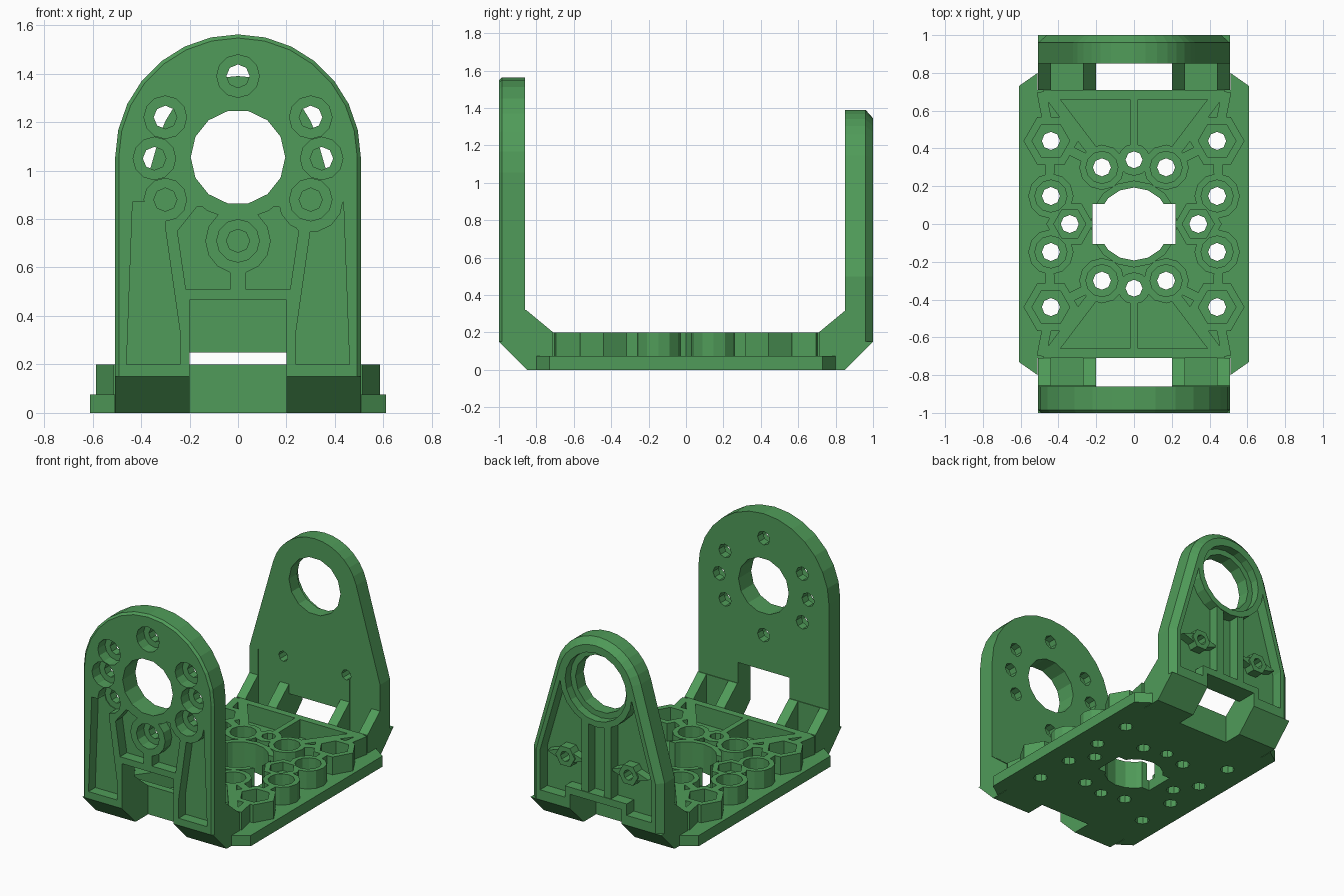
import bpy, bmesh
from math import cos, sin, pi, acos, atan2, hypot

if "Cube" in bpy.data.objects:
    bpy.data.objects.remove(bpy.data.objects["Cube"])

green = bpy.data.materials.new("green_plastic")
green.diffuse_color = (0.08, 0.33, 0.10, 1)
green.use_nodes = True
green.node_tree.nodes["Principled BSDF"].inputs["Base Color"].default_value = green.diffuse_color


def prism(pts, lo, hi, axis="z", top=None):
    """Solid between two outlines placed at lo and hi along an axis."""
    place = {"z": lambda p, h: (p[0], p[1], h),
             "y": lambda p, h: (p[0], h, p[1]),
             "x": lambda p, h: (h, p[0], p[1])}[axis]
    bm = bmesh.new()
    a = [bm.verts.new(place(p, lo)) for p in pts]
    b = [bm.verts.new(place(p, hi)) for p in (top or pts)]
    bm.faces.new(a)
    bm.faces.new(b[::-1])
    n = len(a)
    for i in range(n):
        bm.faces.new((a[i], a[(i + 1) % n], b[(i + 1) % n], b[i]))
    bmesh.ops.recalc_face_normals(bm, faces=bm.faces)
    me = bpy.data.meshes.new("solid")
    bm.to_mesh(me)
    bm.free()
    ob = bpy.data.objects.new("solid", me)
    bpy.context.collection.objects.link(ob)
    return ob


def circle(x, y, r, n=12):
    return [(x + r * cos(2 * pi * i / n), y + r * sin(2 * pi * i / n)) for i in range(n)]


def rect(x0, x1, y0, y1):
    return [(x0, y0), (x1, y0), (x1, y1), (x0, y1)]


def bar(a, b, w=0.04):
    dx, dy = b[0] - a[0], b[1] - a[1]
    k = w / 2 / hypot(dx, dy)
    nx, ny = -dy * k, dx * k
    return [(a[0] + nx, a[1] + ny), (b[0] + nx, b[1] + ny),
            (b[0] - nx, b[1] - ny), (a[0] - nx, a[1] - ny)]


def flip(pts, sx, sy=1):
    return [(x * sx, y * sy) for x, y in pts]


def carve(name, body, steps):
    """Apply a list of (add?, solid) booleans to the body."""
    for add, ob in steps:
        m = body.modifiers.new("b", "BOOLEAN")
        m.operation = "UNION" if add else "DIFFERENCE"
        m.solver = "EXACT"
        m.object = ob
        ob.hide_render = True
    dg = bpy.context.evaluated_depsgraph_get()
    me = bpy.data.meshes.new_from_object(body.evaluated_get(dg))
    body.modifiers.clear()
    body.data = me
    body.name = name
    me.materials.clear()
    me.materials.append(green)
    for _, ob in steps:
        bpy.data.objects.remove(ob)


SIDES = (-1, 1)
HOLE_Z = 1.055

# Base: thin floor with ribs, screw bosses and nut traps
half = [(0.51, 0.71), (0.51, 0.8), (0.61, 0.73), (0.61, -0.73), (0.51, -0.8), (0.51, -0.71)]
floor = prism(half + [(-x, -y) for x, y in half], 0, 0.075)
H = 0.2
steps, cuts = [], []
for sy in SIDES:
    steps.append((True, prism(flip(rect(-0.48, 0.48, 0.66, 0.71), 1, sy), 0.02, H)))
    steps.append((True, prism(flip(rect(-0.02, 0.02, 0.3, 0.68), 1, sy), 0.02, H)))
    steps.append((True, prism(circle(0, 0.34 * sy, 0.085), 0.02, H)))
    cuts.append((False, prism(circle(0, 0.34 * sy, 0.045, 8), -1, 1)))
    for sx in SIDES:
        for a, b, w in (((0.45, 0.69), (0.2, 0.36), 0.06), ((0.44, 0.44), (0.49, 0.7), 0.05),
                        ((0.44, 0.44), (0.45, 0.2), 0.05), ((0.44, 0.44), (0.2, 0.32), 0.05)):
            steps.append((True, prism(flip(bar(a, b, w), sx, sy), 0.02, H)))
        for x, y, outer, inner, n in ((0.44, 0.44, 0.145, 0.1, 6), (0.17, 0.30, 0.12, 0.085, 12),
                                      (0.44, 0.148, 0.12, 0.085, 12)):
            x, y = x * sx, y * sy
            steps.append((True, prism(circle(x, y, outer, n), 0.02, H)))
            cuts.append((False, prism(circle(x, y, inner, n), 0.09, 1)))
            cuts.append((False, prism(circle(x, y, 0.048, 8), -1, 1)))
for sx in SIDES:
    steps.append((True, prism(circle(0.34 * sx, 0, 0.125, 6), 0.02, H)))
    cuts.append((False, prism(circle(0.34 * sx, 0, 0.085, 6), 0.14, 1)))
    cuts.append((False, prism(circle(0.34 * sx, 0, 0.048, 8), -1, 1)))
steps.append((True, prism(circle(0, 0, 0.23, 16), 0.02, H)))
cuts.append((False, prism(circle(0, 0, 0.193, 16), -1, 1)))
cuts.append((False, prism(rect(-0.22, 0.22, -0.105, 0.105), -1, 1)))
carve("base_plate", floor, steps + cuts)


def corner_steps(s):
    """Chamfered feet with gussets joining a wall to the base."""
    prof = [(1, 0.15), (0.85, 0), (0.71, 0), (0.71, 0.2), (0.855, 0.32), (0.9, 0.32), (0.9, 0.15)]
    out = []
    for sx in SIDES:
        out.append((True, prism([(y * s, z) for y, z in prof], 0.2 * sx, 0.507 * sx, "x")))
        out.append((False, prism(rect(*sorted((0.27 * sx, 0.44 * sx)), 0.1, 0.5),
                                 0.70 * s, 0.855 * s, "y")))
    return out


def wall_outline(r, z_side, d=0.0, n=14):
    """Upright with straight sides, tapering to a round top of radius r."""
    w, r = 0.507 - d, r - d
    dx, dz = w, z_side - HOLE_Z
    dist = hypot(dx, dz)
    start = atan2(dz, dx) + (acos(min(1, r / dist)))
    arc = [(r * cos(start + (pi - 2 * start) * i / n), HOLE_Z + r * sin(start + (pi - 2 * start) * i / n))
           for i in range(n + 1)]
    if dist - r < 0.01:
        return [(-w, 0.15), (w, 0.15)] + arc
    return [(-w, 0.15), (w, 0.15), (w, z_side)] + arc + [(-w, z_side)]


# Front wall: rounded plate with pockets, counterbored holes and a window
front = prism(wall_outline(0.507, HOLE_Z), -0.86, -0.985, "y")
steps = [(True, prism(wall_outline(0.507, HOLE_Z), -0.985, -1, "y",
                      wall_outline(0.507, HOLE_Z, 0.015)))]
steps += corner_steps(-1)
steps.append((False, prism(rect(-0.2, 0.2, -0.1, 0.465), -2, -0.5, "y")))
side_pocket = [(-0.435, 0.87), (-0.46, 0.2), (-0.24, 0.2), (-0.24, 0.34), (-0.30, 0.76), (-0.30, 0.87)]
mid_pocket = [(-0.215, 0.51), (-0.033, 0.51), (-0.033, 0.85), (-0.17, 0.85), (-0.25, 0.75)]
for sx in SIDES:
    for p in (side_pocket, mid_pocket):
        steps.append((False, prism(flip(p, sx), -1.1, -0.925, "y")))
    steps.append((True, prism(circle(0.3 * sx, 0.88, 0.135, 14), -1, -0.9, "y")))
steps.append((True, prism(circle(0, 0.71, 0.135, 14), -1, -0.9, "y")))
steps.append((True, prism(circle(0, HOLE_Z, 0.255, 18), -1, -0.9, "y")))
screws = [(0, 1.39), (0, 0.71)] + [(x * s, z) for s in SIDES
                                   for x, z in ((0.3, 1.22), (0.345, 1.05), (0.3, 0.88))]
for x, z in screws:
    steps.append((False, prism(circle(x, z, 0.088), -1.1, -0.92, "y")))
for x, z in screws:
    steps.append((False, prism(circle(x, z, 0.048, 8), -1.2, -0.5, "y")))
steps.append((False, prism(circle(0, HOLE_Z, 0.195, 14), -1.2, -0.5, "y")))
carve("front_wall", front, steps)

# Back wall: tapered plate with recessed outer face, bearing ring, ribs and bosses
back = prism(wall_outline(0.335, 0.5), 0.85, 0.96, "y")
steps = [(True, prism(wall_outline(0.335, 0.5), 0.96, 1, "y", wall_outline(0.335, 0.5, 0.045)))]
steps += corner_steps(1)
recess = [(x, max(z, 0.22)) for x, z in wall_outline(0.335, 0.5, 0.075)]
steps.append((False, prism(recess, 0.92, 1.1, "y")))
steps.append((True, prism(circle(0, HOLE_Z, 0.28, 20), 0.9, 1, "y")))
steps.append((True, prism(rect(-0.24, 0.24, 0.2, 0.3), 0.9, 1, "y")))
for sx in SIDES:
    steps.append((True, prism(flip(rect(0.06, 0.115, 0.28, 0.84), sx), 0.9, 0.995, "y")))
    x = 0.245 * sx
    steps.append((True, prism([(x - 0.15, 0.5), (x, 0.45), (x + 0.15, 0.5), (x, 0.55)], 0.9, 0.98, "y")))
    steps.append((True, prism(circle(x, 0.5, 0.075, 6), 0.9, 0.99, "y")))
    steps.append((False, prism(circle(x, 0.5, 0.036, 8), 0.5, 1.2, "y")))
steps.append((False, prism(circle(0, HOLE_Z, 0.238, 20), 0.94, 1.1, "y")))
steps.append((False, prism(circle(0, HOLE_Z, 0.2, 14), 0.5, 1.2, "y")))
steps.append((False, prism(rect(-0.2, 0.2, -0.1, 0.25), 0.5, 1.2, "y")))
carve("back_wall", back, steps)
